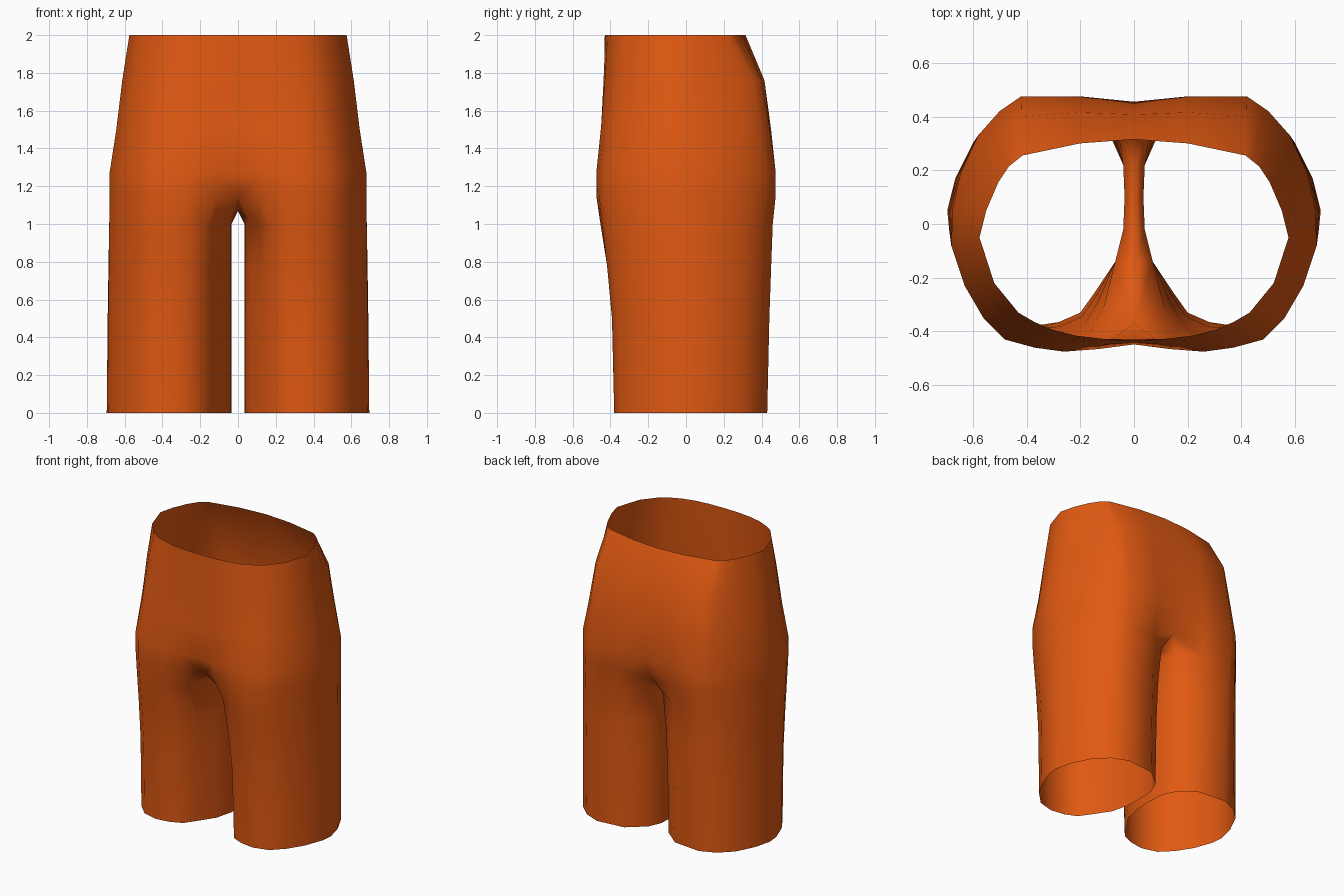
import bpy, bmesh

if "Cube" in bpy.data.objects:
    bpy.data.objects.remove(bpy.data.objects["Cube"])

# Half outlines seen from above: front centre -> side -> back centre
WAIST = [(0, -.43), (.12, -.427), (.22, -.415), (.30, -.395), (.37, -.365),
         (.43, -.33), (.52, -.22), (.575, -.05), (.55, .05), (.505, .155),
         (.465, .215), (.44, .235), (.415, .255), (.2, .30), (0, .315)]
HIP = [(0, -.448), (.13, -.465), (.26, -.475), (.37, -.46), (.48, -.43),
       (.56, -.35), (.63, -.23), (.68, -.08), (.675, .06), (.645, .19),
       (.58, .33), (.5, .42), (.42, .475), (.2, .475), (0, .455)]
HEM = [(.15, -.26), (.20, -.33), (.28, -.365), (.38, -.38), (.49, -.35),
       (.57, -.27), (.64, -.16), (.687, -.03), (.695, .05), (.665, .17),
       (.60, .30), (.51, .385), (.40, .43), (.2, .41), (.08, .31)]
# Inner thigh, back -> front
INNER = [(.04, .22), (.035, .1), (.04, -.02), (.07, -.14)]
LAST = len(HIP) - 1


def mix(a, b, t):
    return a + (b - a) * t


def trunk_ring(z, tx, t_front, t_back):
    """Blend waist to hip, with separate rates for width, front and back."""
    return [(mix(w[0], h[0], tx), mix(w[1], h[1], t_front if w[1] < 0 else t_back), z)
            for w, h in zip(WAIST, HIP)]


def leg_ring(z, t_front, t_back, t_centre):
    """Blend hip to hem; the columns beside the crotch settle faster."""
    ring = []
    for k, (h, b) in enumerate(zip(HIP, HEM)):
        t = t_front if h[1] < 0 else t_back
        if k in (0, LAST):
            t = t_centre
        elif k in (1, LAST - 1):
            t = mix(t, t_centre, .5)
        ring.append((mix(h[0], b[0], t), mix(h[1], b[1], t), z))
    return ring + [(x, y, z) for x, y in INNER]


# Trunk rings, from the waist down to the hip
trunk = [trunk_ring(2, 0, 0, 0), trunk_ring(1.76, .36, .25, .66),
         trunk_ring(1.5, .66, .6, .86), trunk_ring(1.27, 1, 1, 1)]

# Crotch loop: outer outline plus the seam that joins the two legs
crotch = [(x, y, 1.15) for x, y in HIP]
crotch[0], crotch[LAST] = (0, -.37, 1.13), (0, .39, 1.11)
crotch[1], crotch[LAST - 1] = (.12, -.44, 1.14), (.2, .465, 1.14)
crotch += [(0, y, 1.07 if y > -.1 else 1.085) for _, y in INNER]

# Leg rings, from the crotch down to the hem
legs = [crotch, leg_ring(1.0, .2, .35, .75), leg_ring(.76, .55, .55, .88),
        leg_ring(.5, .85, .75, .95), leg_ring(0, 1, 1, 1)]

bm = bmesh.new()
trunk_v = [[bm.verts.new(p) for p in r] for r in trunk]
legs_v = [[bm.verts.new(p) for p in r] for r in legs]


def bridge(upper, lower, count):
    for k in range(count):
        j = (k + 1) % len(lower)
        bm.faces.new((lower[k], lower[j], upper[j], upper[k])).smooth = True


for a, b in zip(trunk_v, trunk_v[1:]):
    bridge(a, b, LAST)
bridge(trunk_v[-1], legs_v[0], LAST)
for a, b in zip(legs_v, legs_v[1:]):
    bridge(a, b, len(b))

mesh = bpy.data.meshes.new("shorts")
bm.to_mesh(mesh)
bm.free()

fabric = bpy.data.materials.new("orange fabric")
fabric.diffuse_color = (.75, .1, .006, 1)
fabric.use_nodes = True
fabric.node_tree.nodes["Principled BSDF"].inputs["Base Color"].default_value = fabric.diffuse_color
mesh.materials.append(fabric)

shorts = bpy.data.objects.new("shorts", mesh)
bpy.context.collection.objects.link(shorts)

# Left half
mirror = shorts.modifiers.new("mirror", 'MIRROR')
mirror.use_clip = True
mirror.merge_threshold = .001
